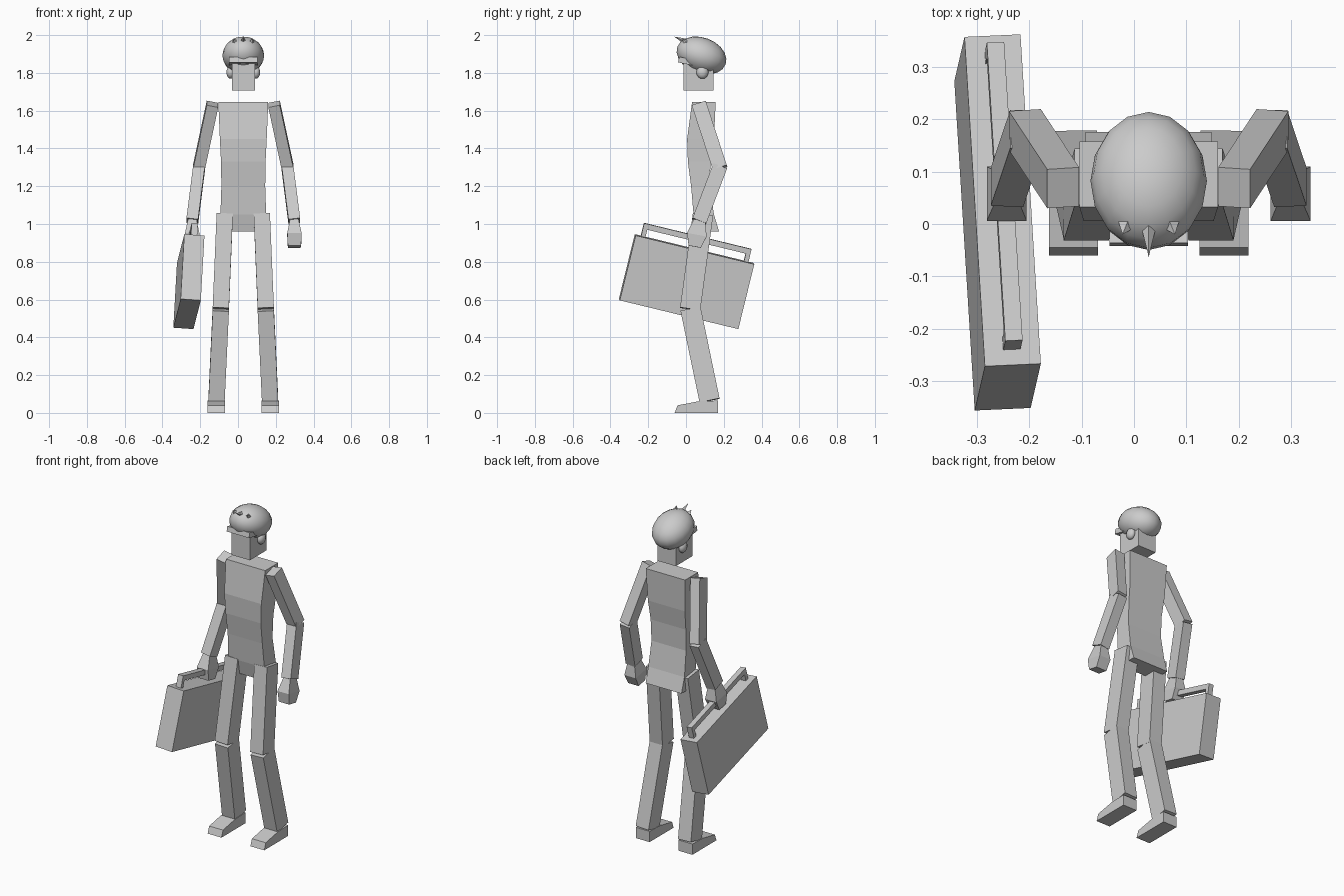
import bpy, bmesh
from math import radians
from mathutils import Vector, Matrix

cube = bpy.data.objects.get("Cube")
if cube:
    bpy.data.objects.remove(cube, do_unlink=True)

MID = 0.028  # x of the figure's own centre line

grey = bpy.data.materials.new("plain_grey")
grey.use_nodes = True
grey.diffuse_color = (0.6, 0.6, 0.6, 1)
grey.node_tree.nodes["Principled BSDF"].inputs["Base Color"].default_value = (0.6, 0.6, 0.6, 1)


def finish(name, bm, smooth=False):
    bmesh.ops.recalc_face_normals(bm, faces=bm.faces)
    mesh = bpy.data.meshes.new(name)
    bm.to_mesh(mesh)
    bm.free()
    mesh.materials.append(grey)
    for p in mesh.polygons:
        p.use_smooth = smooth
    obj = bpy.data.objects.new(name, mesh)
    bpy.context.collection.objects.link(obj)
    return obj


def loft(name, rings):
    """Skin a closed solid through rings of points."""
    bm = bmesh.new()
    loops = [[bm.verts.new(p) for p in ring] for ring in rings]
    n = len(loops[0])
    for a, b in zip(loops, loops[1:]):
        for i in range(n):
            j = (i + 1) % n
            bm.faces.new((a[i], a[j], b[j], b[i]))
    bm.faces.new(loops[0])
    bm.faces.new(loops[-1])
    return finish(name, bm)


def limb(name, a, b, stations):
    """Square-ended limb from a to b; stations are (fraction, width, depth)."""
    a, b = Vector(a), Vector(b)
    axis = (b - a).normalized()
    side = (Vector((1, 0, 0)) - axis * axis.x).normalized()
    back = axis.cross(side)
    rings = []
    for t, w, d in stations:
        c = a.lerp(b, t)
        rings.append([c + side * w * sx / 2 + back * d * sy / 2
                      for sx, sy in ((-1, -1), (1, -1), (1, 1), (-1, 1))])
    return loft(name, rings)


def box(name, size, matrix):
    bm = bmesh.new()
    bmesh.ops.create_cube(bm, size=1, matrix=matrix @ Matrix.Diagonal((*size, 1)))
    return finish(name, bm)


def ball(name, centre, radii, tilt=0, seg=16, rings=10):
    bm = bmesh.new()
    m = Matrix.Translation(centre) @ Matrix.Rotation(radians(tilt), 4, 'X') @ Matrix.Diagonal((*radii, 1))
    bmesh.ops.create_uvsphere(bm, u_segments=seg, v_segments=rings, radius=1, matrix=m)
    return finish(name, bm, True)


def spike(name, base, tip, radius):
    base, tip = Vector(base), Vector(tip)
    d = tip - base
    m = Matrix.Translation((base + tip) / 2) @ d.to_track_quat('Z', 'Y').to_matrix().to_4x4()
    bm = bmesh.new()
    bmesh.ops.create_cone(bm, cap_ends=True, segments=4, radius1=radius, radius2=0, depth=d.length, matrix=m)
    return finish(name, bm)


# Torso: height, half width, front y, back y
torso = [(0.96, 0.12, 0.06, 0.175), (1.05, 0.121, 0.04, 0.148), (1.2, 0.116, 0.027, 0.125),
         (1.33, 0.118, 0.01, 0.13), (1.45, 0.124, 0.006, 0.148), (1.645, 0.132, 0.032, 0.157)]
loft("torso", [[(MID - w, f, z), (MID + w, f, z), (MID + w, b, z), (MID - w, b, z)]
               for z, w, f, b in torso])

# Arms, hands, legs and feet, mirrored about the centre line
for side, s in (("left", 1), ("right", -1)):
    def at(x, y, z):
        return (MID + s * x, y, z)

    arm = [(0, 0.062, 0.078), (1, 0.062, 0.078)]
    limb(side + "_upper_arm", at(0.163, 0.069, 1.635), at(0.236, 0.18, 1.295), arm)
    limb(side + "_forearm", at(0.233, 0.18, 1.305), at(0.27, 0.07, 1.015), arm)
    limb(side + "_hand", at(0.27, 0.072, 1.02), at(0.271, 0.046, 0.88),
         [(0, 0.045, 0.06), (0.55, 0.076, 0.105), (1, 0.07, 0.065)])
    leg = [(0, 0.086, 0.108), (1, 0.086, 0.108)]
    limb(side + "_thigh", at(0.098, 0.09, 1.05), at(0.119, 0.022, 0.55), leg)
    limb(side + "_shin", at(0.119, 0.024, 0.55), at(0.142, 0.125, 0.065), leg)
    profile = [(-0.06, 0), (0.17, 0), (0.17, 0.065), (0.07, 0.062), (-0.045, 0.04)]
    loft(side + "_foot", [[at(x, y, z) for y, z in profile] for x in (0.097, 0.19)])
    ball(side + "_ear", at(0.068, 0.087, 1.803), (0.022, 0.032, 0.034), 0, 10, 8)
    spike(side + "_hair_tuft", at(0.04, 0.005, 1.955), at(0.05, -0.02, 1.982), 0.022)

# Head, brow and hair
box("head", (0.122, 0.158, 0.18), Matrix.Translation((MID, 0.066, 1.796)))
box("brow", (0.15, 0.1, 0.03), Matrix.Translation((MID, 0.01, 1.86)) @ Matrix.Rotation(radians(-12), 4, 'X'))
ball("hair", (MID, 0.082, 1.892), (0.111, 0.136, 0.095), -20)
spike("front_hair_tuft", (MID, 0.01, 1.962), (MID, -0.063, 1.992), 0.018)

# Briefcase, tilted down toward the back
along = Vector((-0.06, 0.97, -0.235)).normalized()
up = Vector((0.055, 0.235, 0.97))
up = (up - along * up.dot(along)).normalized()
case = Matrix((along.cross(up), along, up)).transposed().to_4x4()
case.translation = (-0.26, 0.003, 0.695)
box("briefcase", (0.107, 0.647, 0.354), case)
box("handle_bar", (0.033, 0.586, 0.03), case @ Matrix.Translation((0, 0, 0.234)))
for end, s in (("front", -1), ("back", 1)):
    box("handle_post_" + end, (0.033, 0.024, 0.05), case @ Matrix.Translation((0, s * 0.281, 0.199)))
